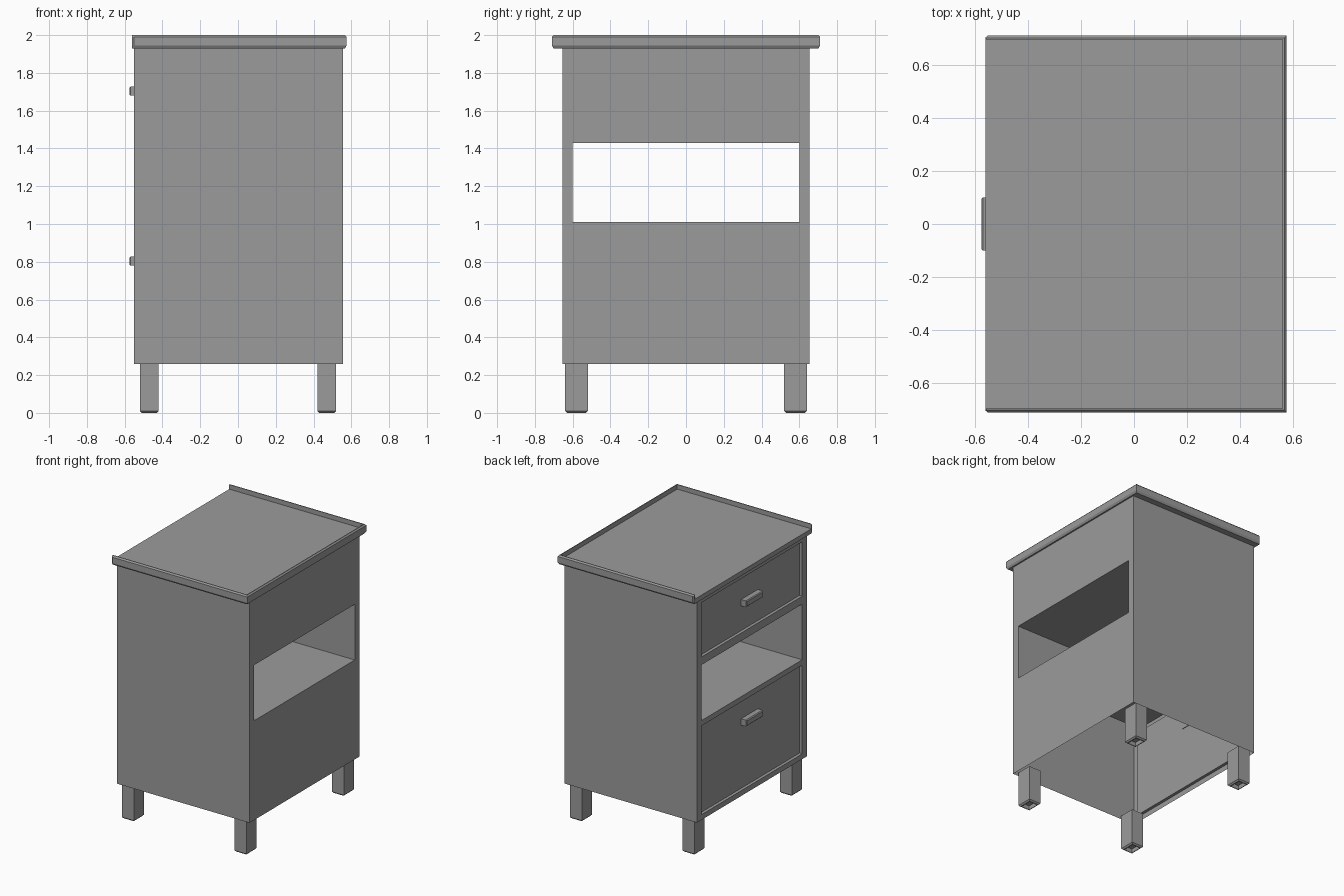
import bpy
import bmesh
from mathutils import Vector, Matrix

old = bpy.data.objects.get("Cube")
if old:
    bpy.data.objects.remove(old, do_unlink=True)

GREY = (0.33, 0.33, 0.33, 1)
grey = bpy.data.materials.new("plain grey")
grey.use_nodes = True
grey.diffuse_color = GREY
grey.node_tree.nodes["Principled BSDF"].inputs["Base Color"].default_value = GREY


def box(lo, hi):
    bm = bmesh.new()
    lo, hi = Vector(lo), Vector(hi)
    size = Matrix.Diagonal((hi - lo).to_4d())
    bmesh.ops.create_cube(bm, size=1, matrix=Matrix.Translation((lo + hi) / 2) @ size)
    return bm


def finish(bm, name):
    bmesh.ops.recalc_face_normals(bm, faces=bm.faces)
    mesh = bpy.data.meshes.new(name)
    bm.to_mesh(mesh)
    bm.free()
    mesh.materials.append(grey)
    obj = bpy.data.objects.new(name, mesh)
    bpy.context.collection.objects.link(obj)
    return obj


def facing(bm, axis, sign):
    bm.normal_update()
    return [f for f in bm.faces if f.normal[axis] * sign > 0.9]


# Cabinet shell, open underneath
OPEN_LOW, OPEN_HIGH, INNER = 1.01, 1.43, 0.6
DRAWERS = [(0.3, 0.97), (1.49, 1.9)]
bm = box((-0.55, -0.655, 0.26), (0.555, 0.655, 1.935))
bmesh.ops.delete(bm, geom=facing(bm, 2, -1), context='FACES')
cuts = [((0, y, 0), (0, 1, 0)) for y in (-INNER, INNER)]
cuts += [((0, 0, z), (0, 0, 1)) for pair in DRAWERS for z in pair]
cuts += [((0, 0, z), (0, 0, 1)) for z in (OPEN_LOW, OPEN_HIGH)]
for co, normal in cuts:
    bmesh.ops.bisect_plane(bm, geom=bm.verts[:] + bm.edges[:] + bm.faces[:],
                           plane_co=co, plane_no=normal)


def cells(sign, low, high):
    found = []
    for f in facing(bm, 0, sign):
        c = f.calc_center_median()
        if abs(c.y) < INNER and low < c.z < high:
            found.append(f)
    return found


# Sunken drawer and door fronts
for low, high in DRAWERS:
    bmesh.ops.inset_region(bm, faces=cells(-1, low, high), thickness=0.003, depth=-0.02)

# Open compartment running right through the cabinet
holes = cells(-1, OPEN_LOW, OPEN_HIGH) + cells(1, OPEN_LOW, OPEN_HIGH)
rims = [e for f in holes for e in f.edges]
bmesh.ops.delete(bm, geom=holes, context='FACES_ONLY')
bmesh.ops.bridge_loops(bm, edges=rims)
finish(bm, "cabinet_body")

# Tray top: flat board with a raised chamfered rim on three sides
finish(box((-0.56, -0.697, 1.93), (0.562, 0.697, 1.965)), "top_board")
PROFILE = [(0, 1.93), (0.006, 1.93), (0.015, 1.945), (0.015, 1.99), (0.006, 2), (0, 2)]
PATH = [(-0.56, -0.695, 0, -0.5), (-0.55, -0.695, 0, -1), (0.56, -0.695, 1, -1),
        (0.56, 0.695, 1, 1), (-0.55, 0.695, 0, 1), (-0.56, 0.695, 0, 0.5)]
bm = bmesh.new()
rings = [[bm.verts.new((x + dx * d, y + dy * d, z)) for d, z in PROFILE]
         for x, y, dx, dy in PATH]
for a, b in zip(rings, rings[1:]):
    for i in range(len(PROFILE)):
        j = (i + 1) % len(PROFILE)
        bm.faces.new((a[i], a[j], b[j], b[i]))
bm.faces.new(rings[0])
bm.faces.new(rings[-1])
finish(bm, "top_rim")

# Handles
for name, z in (("drawer_handle", 1.703), ("door_handle", 0.803)):
    bm = box((-0.575, -0.1, z - 0.024), (-0.525, 0.1, z + 0.024))
    outer = [e for f in facing(bm, 0, -1) for e in f.edges]
    bmesh.ops.bevel(bm, geom=outer, offset=0.006, segments=1, affect='EDGES')
    finish(bm, name)

# Legs with chamfered feet and a hollow underside
for side, sx in (("right", -1), ("left", 1)):
    for end, sy in (("front", -1), ("back", 1)):
        x, y = 0.47 * sx, 0.58 * sy
        bm = box((x - 0.05, y - 0.06, 0), (x + 0.05, y + 0.06, 0.275))
        foot = [e for f in facing(bm, 2, -1) for e in f.edges]
        bmesh.ops.bevel(bm, geom=foot, offset=0.01, segments=1, affect='EDGES')
        sole = facing(bm, 2, -1)
        bmesh.ops.inset_region(bm, faces=sole, thickness=0.008)
        bmesh.ops.inset_region(bm, faces=sole, thickness=0.001, depth=-0.03)
        finish(bm, f"{end}_{side}_leg")
